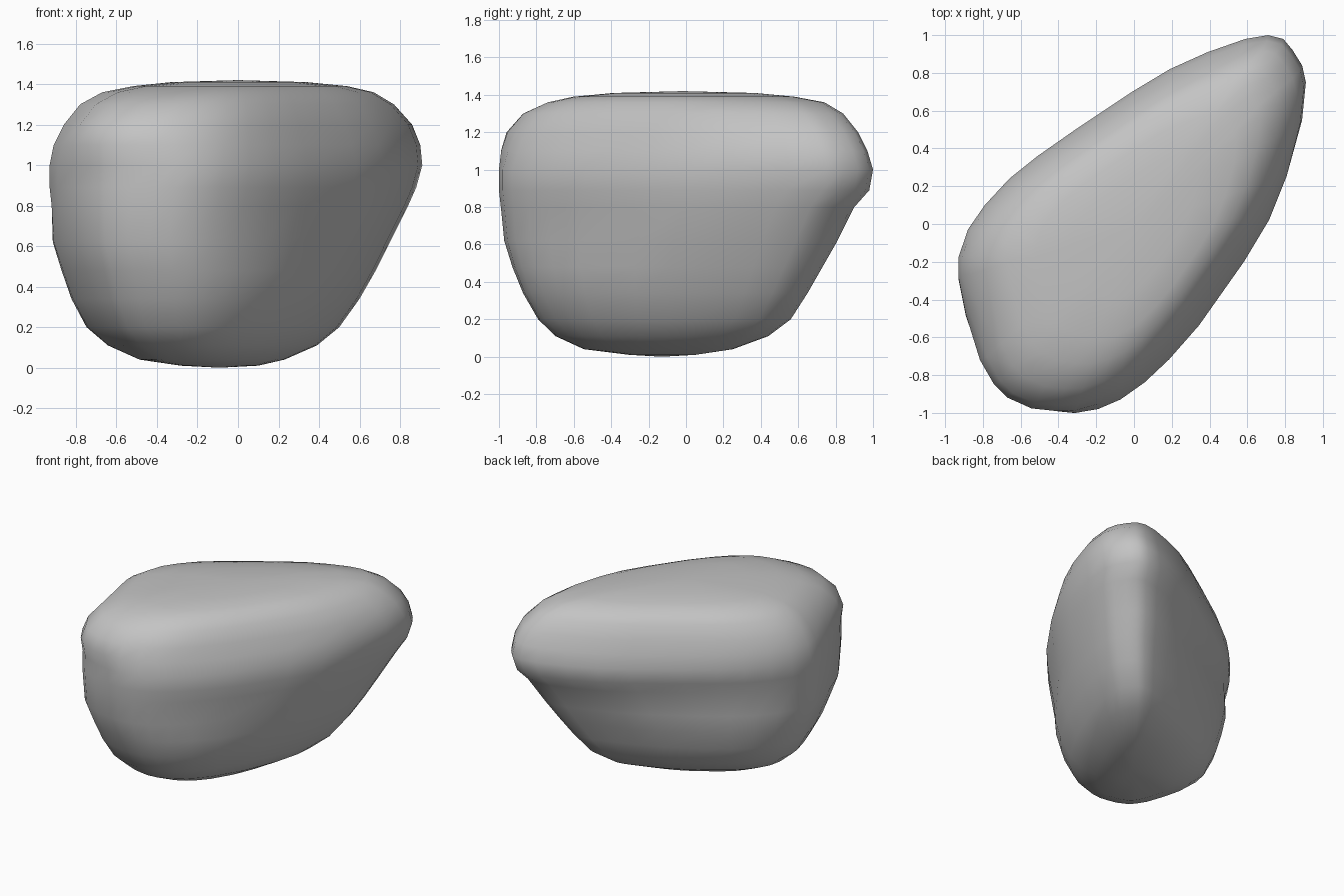
import bpy
import bmesh

default_cube = bpy.data.objects.get("Cube")
if default_cube:
    bpy.data.objects.remove(default_cube, do_unlink=True)

# Plan of the widest part of the stone: blunt near end, narrow far tip
PLAN = [(.92, .75), (.9, .84), (.85, .92), (.8, .98), (.72, 1), (.6, .98), (.4, .91),
        (.2, .82), (0, .7), (-.3, .5), (-.5, .36), (-.65, .24), (-.78, .1),
        (-.87, -.03), (-.92, -.18), (-.92, -.28), (-.88, -.48), (-.8, -.71),
        (-.72, -.84), (-.65, -.91), (-.52, -.97), (-.4, -.99), (-.3, -1),
        (-.18, -.98), (-.06, -.93), (.07, -.84), (.2, -.72), (.36, -.54),
        (.6, -.2), (.73, .02), (.82, .25), (.9, .55)]

# Extents of each level: height, x low, x high, y low, y high
LEVELS = [(.01, -.28, .1, -.3, .05), (.04, -.48, .23, -.54, .25),
          (.11, -.63, .39, -.69, .44), (.2, -.73, .5, -.78, .56),
          (.34, -.8, .6, -.86, .65), (.48, -.85, .68, -.92, .73),
          (.62, -.9, .75, -.97, .81), (.8, -.92, .84, -.99, .9),
          (.89, -.93, .88, -1, .98), (1, -.93, .91, -1, 1),
          (1.1, -.91, .9, -.97, .97), (1.2, -.86, .86, -.93, .92),
          (1.3, -.78, .77, -.85, .84), (1.36, -.67, .67, -.73, .74),
          (1.39, -.52, .54, -.6, .58), (1.41, -.33, .34, -.39, .37)]
HALF_WIDTH = .92


def fit(value, half, low, high):
    """Move a plan coordinate into the extents of one level."""
    return (low + high) / 2 + value / half * (high - low) / 2


def bump(value, centre, reach):
    """Smooth weight that is one at the centre and fades to zero."""
    return max(0, 1 - ((value - centre) / reach) ** 2)


def add_point(bm, x, y, level):
    height, x_low, x_high, y_low, y_high = level
    along, across = .6 * x + .8 * y, .8 * x - .6 * y
    # Full lower flanks, with the upper right flank drawn in
    if across < 0:
        side = -.07 * bump(height, .38, .4) * bump(along, 0, .9)
    else:
        side = (.05 * bump(height, .3, .35) * bump(along, -.35, .8)
                - .04 * bump(height, 1.2, .22) * bump(along, 0, .9))
    # Raised corner at the blunt end
    end = -.06 * bump(height, 1.2, .2) * bump(along, -1.12, .2)
    return bm.verts.new((fit(x, HALF_WIDTH, x_low, x_high) + .8 * side + .6 * end,
                         fit(y, 1, y_low, y_high) - .6 * side + .8 * end, height))


def close_ring(bm, ring, height):
    """Close an end of the stone with a shallow fan."""
    count = len(ring)
    centre = bm.verts.new((sum(v.co.x for v in ring) / count,
                           sum(v.co.y for v in ring) / count, height))
    for i, vert in enumerate(ring):
        bm.faces.new((vert, ring[(i + 1) % count], centre))


# Stone body: stacked rings joined into a skin
bm = bmesh.new()
rings = [[add_point(bm, x, y, level) for x, y in PLAN] for level in LEVELS]
for lower, upper in zip(rings, rings[1:]):
    for i in range(len(PLAN)):
        j = (i + 1) % len(PLAN)
        bm.faces.new((lower[i], lower[j], upper[j], upper[i]))
close_ring(bm, rings[0], 0)
close_ring(bm, rings[-1], 1.42)
bmesh.ops.recalc_face_normals(bm, faces=bm.faces[:])
for face in bm.faces:
    face.smooth = True

mesh = bpy.data.meshes.new("stone")
bm.to_mesh(mesh)
bm.free()
stone = bpy.data.objects.new("stone", mesh)
bpy.context.collection.objects.link(stone)

# Plain grey surface
grey = bpy.data.materials.new("stone_grey")
grey.use_nodes = True
colour = (.55, .55, .55, 1)
grey.diffuse_color = colour
grey.node_tree.nodes["Principled BSDF"].inputs["Base Color"].default_value = colour
mesh.materials.append(grey)
